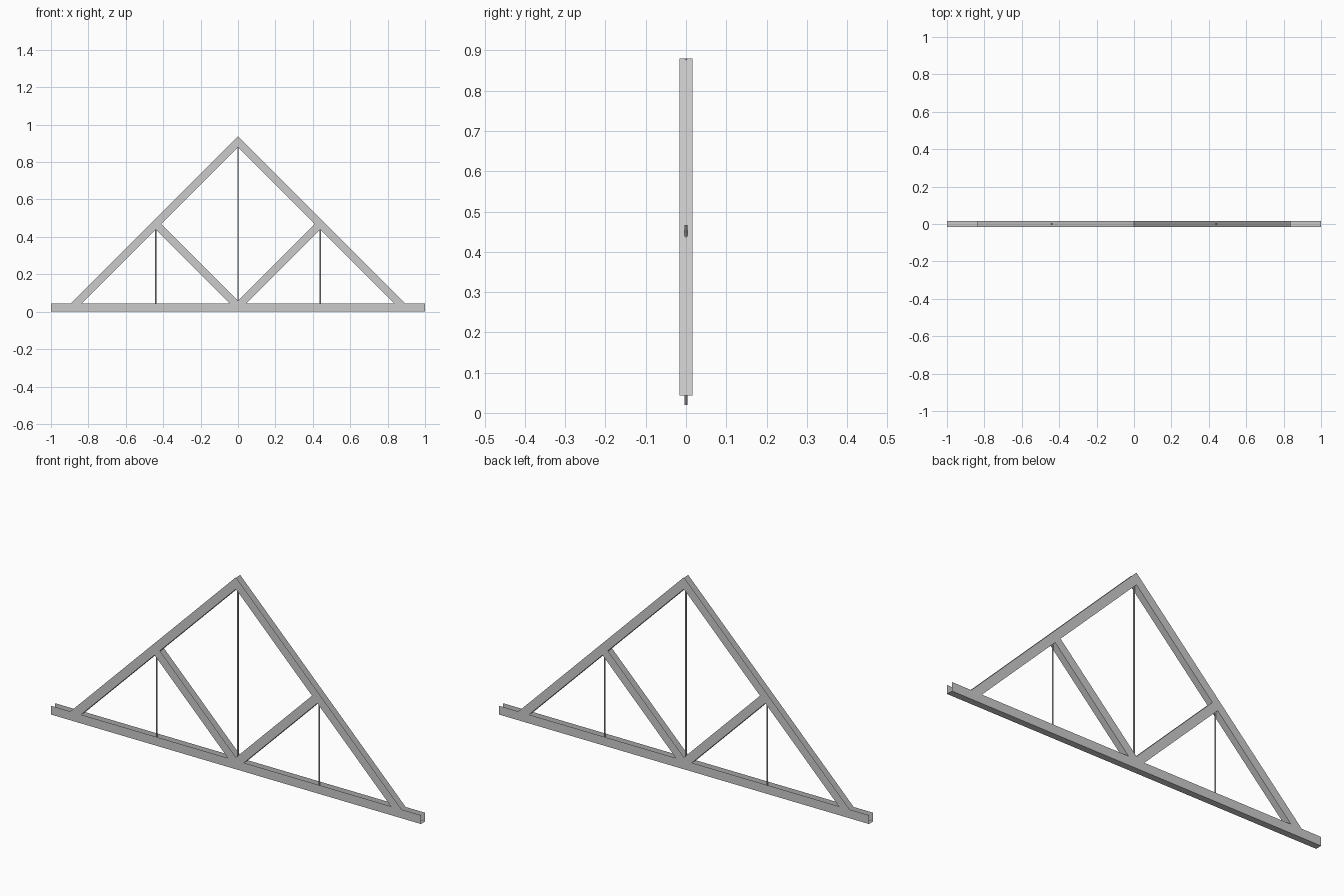
import bpy, bmesh

if "Cube" in bpy.data.objects:
    bpy.data.objects.remove(bpy.data.objects["Cube"])

HALF_Y = 0.016   # half width of every channel
TOP = 0.043      # top of the bottom chord


def channel(name, profile, mirror=True):
    """Open sheet channel: side plates from an XZ profile, web on its first edge."""
    bm = bmesh.new()
    front = [bm.verts.new((x, -HALF_Y, z)) for x, z in profile]
    back = [bm.verts.new((x, HALF_Y, z)) for x, z in profile]
    bm.faces.new(front)
    bm.faces.new(back[::-1])
    bm.faces.new((front[1], front[0], back[0], back[1]))
    bmesh.ops.recalc_face_normals(bm, faces=bm.faces[:])
    me = bpy.data.meshes.new(name)
    bm.to_mesh(me)
    bm.free()
    ob = bpy.data.objects.new(name, me)
    bpy.context.collection.objects.link(ob)
    if mirror:
        ob.modifiers.new("mirror", 'MIRROR').use_axis[0] = True
    return ob


def rod(name, x, z0, z1):
    bpy.ops.mesh.primitive_cylinder_add(vertices=8, radius=0.0035, depth=z1 - z0,
                                        location=(x, 0, (z0 + z1) / 2))
    bpy.context.object.name = name


# Bottom chord, open upward
channel("bottom_chord", [(-1, 0), (1, 0), (1, TOP), (-1, TOP)], mirror=False)

# Sloping rafters, open outward, mitred at the ridge
channel("rafters", [(0.837, TOP), (0, 0.88), (0, 0.938), (0.895, TOP)])

# Diagonal braces, open upward, meeting at the middle of the chord
channel("braces", [(TOP, TOP), (0.44, 0.44), (0.411, 0.469), (0, 0.058), (0, TOP)])

# Tension rods
rod("center_rod", 0, 0.02, 0.88)
for side, x in (("left", -0.44), ("right", 0.44)):
    rod(side + "_rod", x, 0.02, 0.466)
